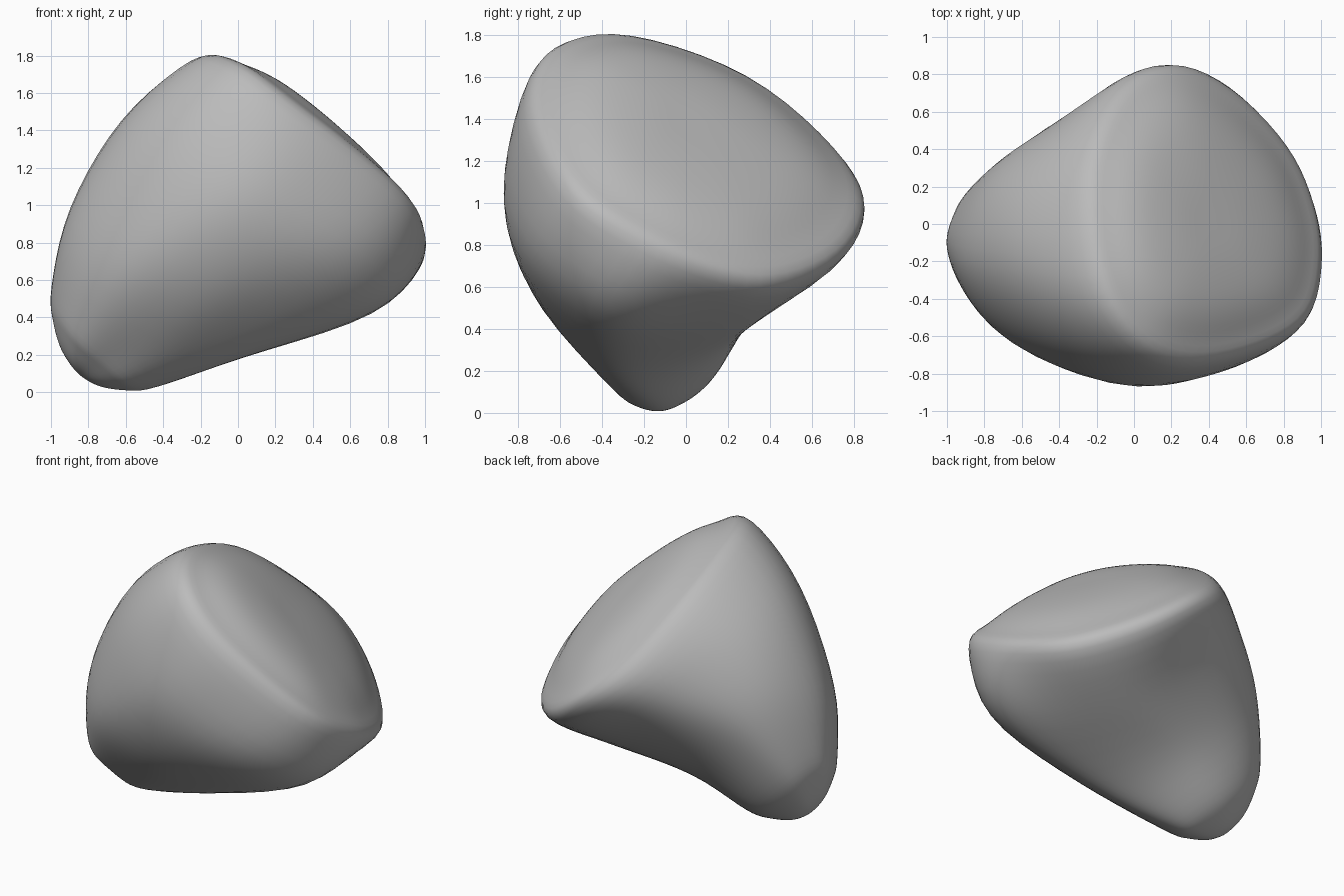
import bpy
import bmesh
from mathutils import Vector

default_cube = bpy.data.objects.get("Cube")
if default_cube:
    bpy.data.objects.remove(default_cube, do_unlink=True)

# Cross-sections from the broad oval face to the narrow lower end
rim = [(-.25, -.29, 1.79), (-.04, -.65, 1.73), (.25, -.78, 1.51), (.63, -.71, 1.23),
       (.93, -.53, .97), (1.01, -.2, .77), (.96, .1, .64), (.81, .42, .58),
       (.5, .74, .71), (.18, .87, .96), (-.11, .73, 1.23), (-.29, .3, 1.59)]
belly = [(-.62, -.25, 1.47), (-.43, -.65, 1.37), (-.1, -.86, 1.13), (.2, -.86, .92),
         (.59, -.71, .68), (.78, -.4, .46), (.6, -.05, .38), (.4, .25, .4),
         (.17, .46, .53), (-.15, .65, .86), (-.39, .56, 1.1), (-.6, .22, 1.35)]
waist = [(-.91, -.2, .97), (-.79, -.51, .81), (-.55, -.7, .68), (-.2, -.71, .52),
         (0, -.56, .36), (.05, -.35, .2), (-.05, -.1, .19), (-.15, .14, .28),
         (-.3, .28, .4), (-.5, .39, .62), (-.69, .37, .85), (-.83, .15, 1.0)]
foot = [(-1.0, -.13, .55), (-.93, -.33, .45), (-.82, -.43, .32), (-.65, -.4, .2),
        (-.53, -.33, .09), (-.45, -.2, .03), (-.45, -.08, .03), (-.5, .06, .1),
        (-.6, .16, .2), (-.75, .21, .35), (-.89, .18, .5), (-.97, .03, .58)]
face_apex, face_normal = Vector((.4, 0, 1.41)), Vector((.6, .32, .72)).normalized()
foot_apex, foot_normal = Vector((-.86, -.13, .1)), Vector((-1, 0, -1)).normalized()
STEPS = 5


def crown(ring, apex, normal, scale, power):
    """Shrink a ring toward an apex; a higher power gives a fuller dome."""
    result = []
    for point in ring:
        offset = Vector(point) - apex
        rise = normal * offset.dot(normal)
        result.append(apex + (offset - rise) * scale + rise * scale ** power)
    return result


def blend(a, b, c, d, t):
    """Smooth curve through b and c."""
    return b + t * ((c - a) + t * ((2 * a - 5 * b + 4 * c - d)
                                   + t * (3 * (b - c) + d - a))) / 2


def smooth_path(points, closed):
    """Refine a path of points, keeping the points themselves on it."""
    n = len(points)
    pick = (lambda i: points[i % n]) if closed else (lambda i: points[max(0, min(n - 1, i))])
    path = [blend(pick(i - 1), pick(i), pick(i + 1), pick(i + 2), s / STEPS)
            for i in range(n if closed else n - 1) for s in range(STEPS)]
    return path if closed else path + [points[-1]]


sections = [crown(rim, face_apex, face_normal, s, 3.5) for s in (0, .3, .6, .83)]
sections += [rim, belly, waist, foot]
sections += [crown(foot, foot_apex, foot_normal, s, 2) for s in (.7, .35, 0)]
sections = [smooth_path([Vector(p) for p in ring], True) for ring in sections]
ribs = [smooth_path(list(rib), False) for rib in zip(*sections)]

# Rock skin: quads between neighbouring ribs, closed at both ends
bm = bmesh.new()
grid = [[bm.verts.new(p) for p in rib] for rib in ribs]
for left, right in zip(grid, grid[1:] + grid[:1]):
    for i in range(len(left) - 1):
        bm.faces.new((left[i], left[i + 1], right[i + 1], right[i]))
bmesh.ops.remove_doubles(bm, verts=bm.verts, dist=.0005)

# Wear the rim and ridges softly
for _ in range(5):
    bmesh.ops.smooth_vert(bm, verts=bm.verts, factor=.5,
                          use_axis_x=True, use_axis_y=True, use_axis_z=True)
bmesh.ops.recalc_face_normals(bm, faces=bm.faces)

mesh = bpy.data.meshes.new("rock")
bm.to_mesh(mesh)
bm.free()
rock = bpy.data.objects.new("rock", mesh)
bpy.context.collection.objects.link(rock)

# Stone colour
stone = bpy.data.materials.new("stone_grey")
stone.use_nodes = True
grey = (.5, .5, .5, 1)
stone.diffuse_color = grey
stone.node_tree.nodes["Principled BSDF"].inputs["Base Color"].default_value = grey
mesh.materials.append(stone)
mesh.polygons.foreach_set("use_smooth", [True] * len(mesh.polygons))
